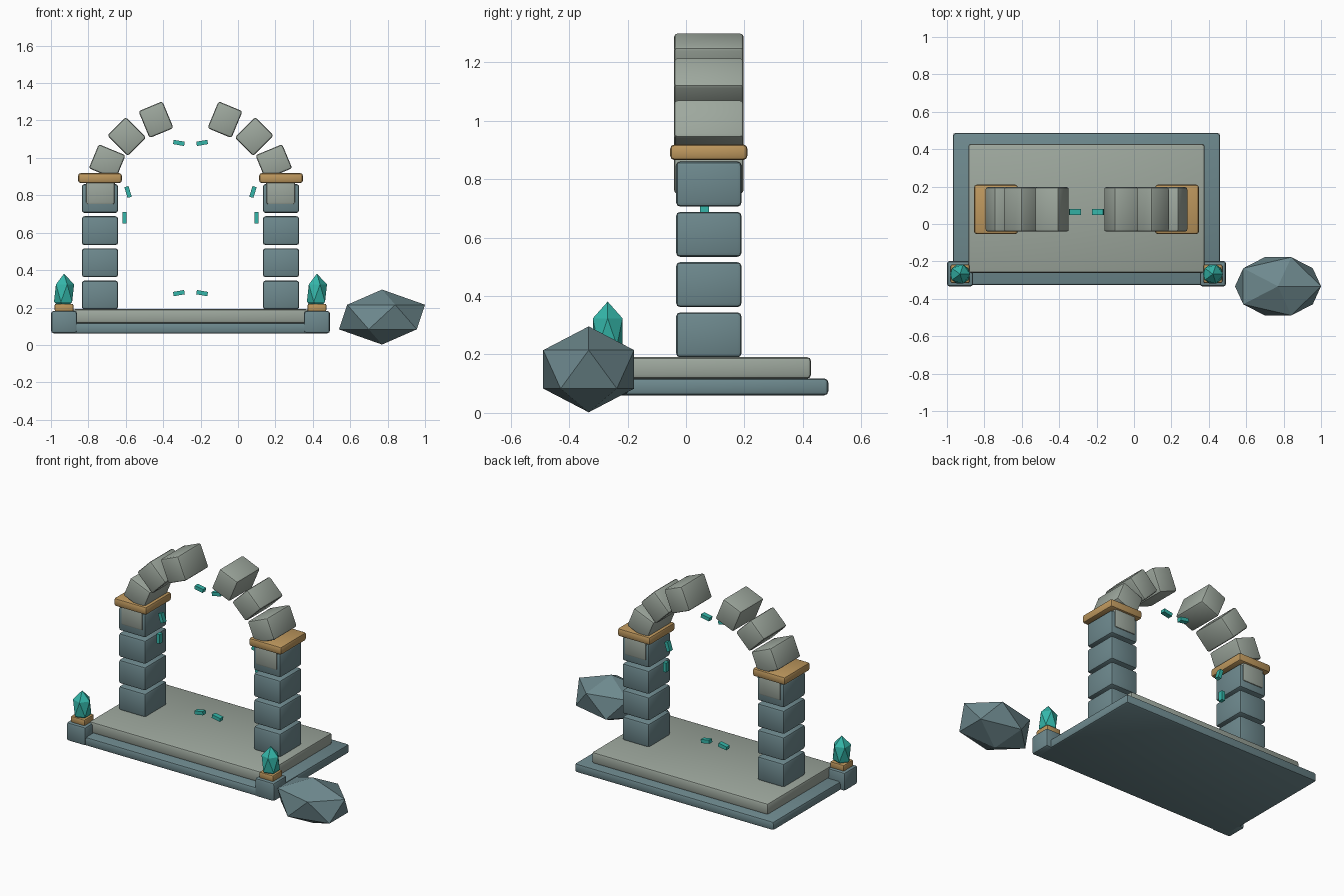
import bpy, bmesh, math
from mathutils import Matrix

if "Cube" in bpy.data.objects:
    bpy.data.objects.remove(bpy.data.objects["Cube"])


def material(name, rgb):
    m = bpy.data.materials.new(name)
    m.diffuse_color = (*rgb, 1)
    m.use_nodes = True
    m.node_tree.nodes["Principled BSDF"].inputs["Base Color"].default_value = m.diffuse_color
    return m


TEAL = material("teal_stone", (0.155, 0.25, 0.27))
GREY = material("grey_stone", (0.34, 0.39, 0.34))
GOLD = material("gold_trim", (0.51, 0.31, 0.11))
CYAN = material("cyan_crystal", (0.035, 0.47, 0.40))

CX = -0.254      # symmetry plane of the gate
GATE_Y = 0.078   # depth centre of pillars and arch


def finish(bm, name, mat, smooth):
    me = bpy.data.meshes.new(name)
    bm.to_mesh(me)
    bm.free()
    me.materials.append(mat)
    if smooth:
        me.shade_smooth()
        me.set_sharp_from_angle(angle=math.radians(40))
    ob = bpy.data.objects.new(name, me)
    bpy.context.scene.collection.objects.link(ob)
    return ob


def block(name, centre, size, mat, bevel=0.014, tilt=0.0):
    """Box with rounded edges, tilted in the front plane."""
    bm = bmesh.new()
    bmesh.ops.create_cube(bm, size=1)
    bmesh.ops.scale(bm, vec=size, verts=bm.verts)
    if bevel:
        bmesh.ops.bevel(bm, geom=bm.edges[:], offset=bevel, segments=2,
                        profile=0.5, affect='EDGES')
    ob = finish(bm, name, mat, bevel > 0)
    ob.matrix_world = Matrix.Translation(centre) @ Matrix.Rotation(-tilt, 4, 'Y')
    return ob


def gem(name, centre, radii, mat):
    """Faceted twenty-sided stone."""
    bm = bmesh.new()
    bmesh.ops.create_icosphere(bm, subdivisions=1, radius=1)
    bmesh.ops.scale(bm, vec=radii, verts=bm.verts)
    ob = finish(bm, name, mat, False)
    ob.location = centre
    return ob


# Stepped floor
block("base_slab", (CX, 0.08, 0.089), (1.428, 0.814, 0.058), TEAL)
block("floor_slab", (CX, 0.083, 0.154), (1.264, 0.69, 0.074), GREY)

for side, label in ((-1, "left"), (1, "right")):
    # Pillar of four stacked blocks with a gold cap
    px = CX + side * 0.484
    for i in range(4):
        block(f"{label}_pillar_block_{i + 1}", (px, GATE_Y, 0.267 + i * 0.172),
              (0.194, 0.224, 0.154), TEAL)
    block(f"{label}_pillar_cap", (px, GATE_Y, 0.892), (0.234, 0.264, 0.053), GOLD)

    # Half of the arch, leaving the keystone gap open
    for i in range(4):
        a = math.radians(22.5 * i)
        block(f"{label}_arch_stone_{i + 1}",
              (CX + side * 0.482 * math.cos(a), GATE_Y, 0.82 + 0.416 * math.sin(a)),
              (0.155, 0.238, 0.139), GREY, 0.012, side * a)

    # Corner plinth with crystal
    cx = CX + side * 0.676
    block(f"{label}_plinth", (cx, -0.266, 0.122), (0.139, 0.136, 0.12), TEAL)
    block(f"{label}_plinth_collar", (cx, -0.266, 0.199), (0.1, 0.1, 0.042), GOLD, 0.008)
    gem(f"{label}_crystal", (cx, -0.268, 0.277), (0.06, 0.06, 0.104), CYAN)

    # Floating glow chips: offset from centre, height, tilt
    for i, (dx, z, tilt) in enumerate(((0.062, 1.08, 10), (0.334, 0.818, 73),
                                       (0.353, 0.68, 90), (0.062, 0.277, -10))):
        block(f"{label}_glow_chip_{i + 1}", (CX + side * dx, 0.064, z),
              (0.06, 0.031, 0.023), CYAN, 0, side * math.radians(tilt))

# Fallen boulder beside the gate
gem("boulder", (0.77, -0.333, 0.149), (0.257, 0.183, 0.147), TEAL)
